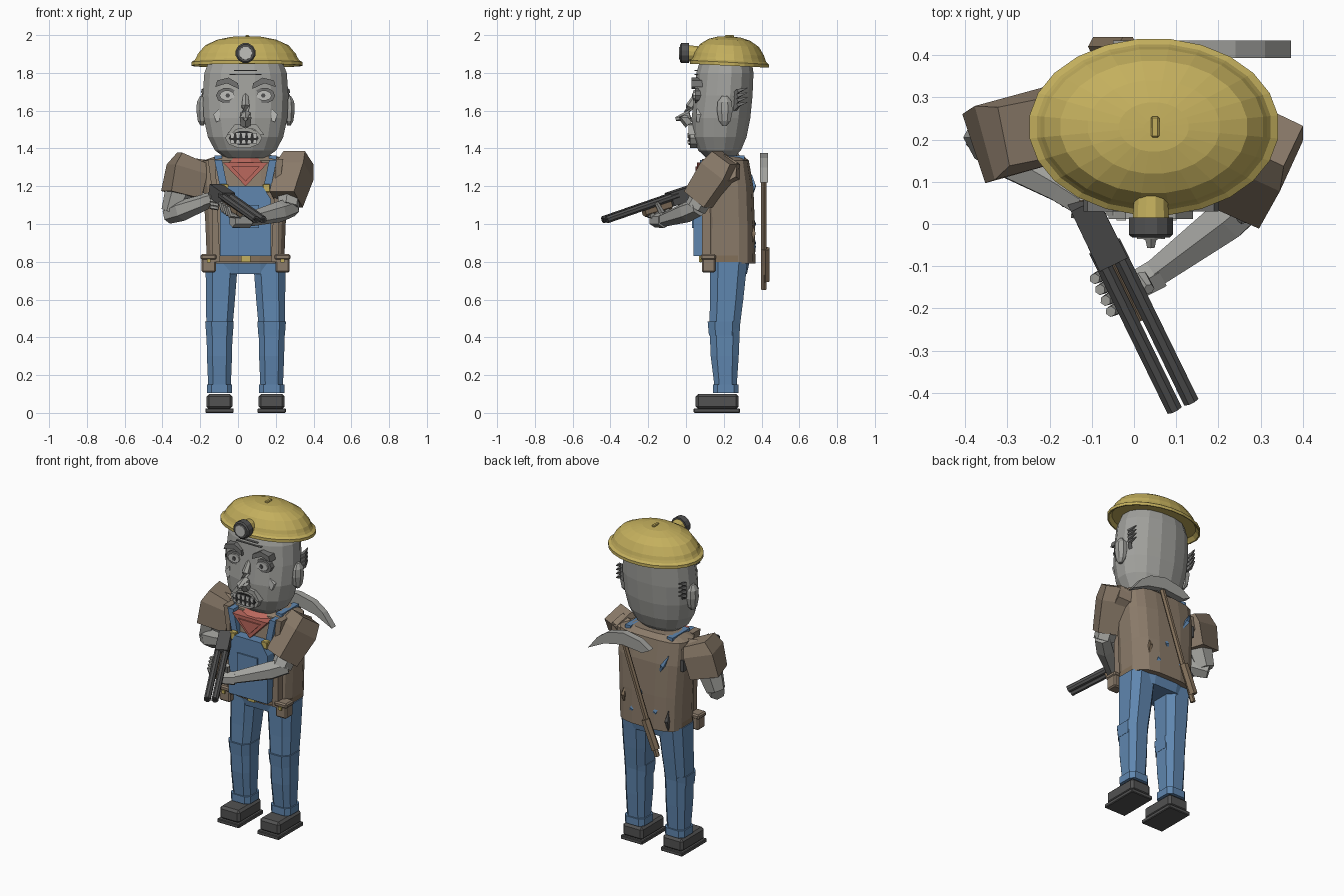
import bpy
from math import sin, cos, pi
from mathutils import Vector

cube = bpy.data.objects.get("Cube")
if cube:
    bpy.data.objects.remove(cube, do_unlink=True)


def material(name, r, g, b):
    m = bpy.data.materials.new(name)
    m.use_nodes = True
    m.diffuse_color = (r, g, b, 1)
    m.node_tree.nodes["Principled BSDF"].inputs["Base Color"].default_value = (r, g, b, 1)
    return m


VEST = material("vest brown", .26, .2, .145)
DENIM = material("denim blue", .115, .24, .43)
YELLOW = material("helmet yellow", .55, .43, .11)
SKIN = material("grey skin", .36, .36, .34)
DARK = material("dark metal", .085, .085, .085)
RED = material("scarf red", .5, .14, .11)
PALE = material("pale grey", .52, .52, .5)
BLACK = material("near black", .03, .03, .03)
WOOD = material("wood", .23, .165, .105)
MID = material("shadow grey", .17, .17, .165)

C = .04          # body centre line
SIDES = (("left", 1), ("right", -1))


def skin(name, rings, mat):
    """Join equal rings of points into a capped solid."""
    import bmesh
    bm = bmesh.new()
    loops = [[bm.verts.new(p) for p in ring] for ring in rings]
    n = len(loops[0])
    for a, b in zip(loops, loops[1:]):
        for i in range(n):
            j = (i + 1) % n
            bm.faces.new((a[i], a[j], b[j], b[i]))
    bm.faces.new(loops[0])
    bm.faces.new(loops[-1])
    bmesh.ops.recalc_face_normals(bm, faces=bm.faces)
    me = bpy.data.meshes.new(name)
    bm.to_mesh(me)
    bm.free()
    me.materials.append(mat)
    ob = bpy.data.objects.new(name, me)
    bpy.context.scene.collection.objects.link(ob)
    return ob


def stack(name, levels, mat, n=16, power=2.0):
    """Loft of rounded rings given as (x, y, z, half width, half depth)."""
    def curve(t):
        return abs(t) ** (2 / power) * (1 if t > 0 else -1)
    angles = [2 * pi * (i + .5) / n for i in range(n)]
    return skin(name, [[(x + rx * curve(cos(a)), y + ry * curve(sin(a)), z) for a in angles]
                       for x, y, z, rx, ry in levels], mat)


def tube(name, points, radii, mat, n=6):
    """Faceted limb along a path."""
    pts = [Vector(p) for p in points]
    rings = []
    for i, p in enumerate(pts):
        d = pts[min(i + 1, len(pts) - 1)] - pts[max(i - 1, 0)]
        q = d.to_track_quat('Z', 'Y')
        rings.append([p + q @ Vector((cos(a), sin(a), 0)) * radii[i]
                      for a in (2 * pi * (k + .5) / n for k in range(n))])
    return skin(name, rings, mat)


def plate(name, outline, y0, y1, mat):
    """Front-facing outline in x and z, given depth."""
    return skin(name, [[(x, y, z) for x, z in outline] for y in (y0, y1)], mat)


def box(name, x, y, z, w, d, h, mat, bevel=.008):
    ob = stack(name, [(x, y, z - h / 2, w / 2 ** .5, d / 2 ** .5),
                      (x, y, z + h / 2, w / 2 ** .5, d / 2 ** .5)], mat, 4)
    if bevel:
        mod = ob.modifiers.new("bevel", 'BEVEL')
        mod.width = bevel
    return ob


def oval(x, z, rx, rz, n=10):
    return [(x + rx * cos(2 * pi * i / n), z + rz * sin(2 * pi * i / n)) for i in range(n)]


# Legs and boots
for side, s in SIDES:
    x = C + s * .138
    stack(side + "_leg", [(x - s * .012, .225, .8, .09, .105), (x - s * .005, .215, .6, .081, .093),
                          (x, .205, .46, .073, .085), (x, .205, .3, .07, .078),
                          (x, .21, .12, .062, .06)], DENIM, 8, 3)
    stack(side + "_knee_patch", [(x, .2, .41, .074, .083), (x, .2, .485, .08, .09)], DENIM, 8, 3)
    stack(side + "_cuff", [(x, .21, .105, .07, .07), (x, .21, .15, .07, .07)], DENIM, 8, 4)
    box(side + "_sole", x, .163, .012, .15, .245, .024, DARK, .004)
    box(side + "_boot", x, .165, .06, .138, .228, .08, DARK, .014)
    box(side + "_belt_pouch", C + s * .195, .12, .785, .075, .07, .085, VEST)
    box(side + "_pouch_flap", C + s * .195, .118, .825, .085, .08, .03, VEST)
    box(side + "_pouch_clasp", C + s * .195, .078, .805, .02, .01, .02, YELLOW, 0)

# Torso, belt and overalls
stack("pelvis", [(C, .225, .735, .19, .1), (C, .225, .83, .2, .12)], DENIM, 12, 3)
stack("vest", [(C, .232, .79, .207, .137), (C, .232, 1.0, .215, .134), (C, .228, 1.2, .228, .13),
               (C, .226, 1.335, .228, .108), (C, .225, 1.362, .15, .08)], VEST, 16, 3.2)
stack("belt", [(C, .225, .8, .208, .139), (C, .225, .832, .209, .139)], WOOD, 16, 3.2)
box("belt_buckle", C, .08, .815, .05, .02, .034, YELLOW, 0)
plate("bib", [(C - .135, .83), (C + .135, .83), (C + .135, 1.13), (C + .09, 1.2),
              (C - .09, 1.2), (C - .135, 1.13)], .04, .12, DENIM)
plate("bib_pocket", [(C - .07, .98), (C + .07, .98), (C + .07, 1.1), (C - .07, 1.1)], .032, .05, DENIM)
for side, s in SIDES:
    plate(side + "_strap", [(C + s * a, z) for a, z in
                            ((.125, 1.34), (.165, 1.34), (.13, 1.17), (.09, 1.17))], .075, .14, DENIM)
    box(side + "_strap_buckle", C + s * .11, .06, 1.19, .04, .035, .045, YELLOW, .004)
    plate(side + "_lapel", [(C + s * a, z) for a, z in
                            ((.135, .8), (.175, .8), (.18, 1.2), (.2, 1.345), (.16, 1.345))], .085, .16, VEST)
    box(side + "_shoulder_strap", C + s * .145, .225, 1.352, .04, .17, .02, DENIM, 0)

# Neck and scarf
stack("neck", [(C, .2, 1.3, .07, .07), (C, .2, 1.4, .07, .07)], SKIN, 10)
stack("scarf_collar", [(C, .19, 1.32, .125, .12), (C, .2, 1.36, .08, .08)], RED, 12)
plate("scarf", [(C - .12, 1.325), (C + .12, 1.325), (C, 1.2)], .058, .12, RED)
plate("scarf_fold", [(C - .075, 1.305), (C + .075, 1.305), (C, 1.225)], .05, .06, RED)

# Torn slashes on the vest back and a patch on its side
for i, (x, z, lean, mat) in enumerate(((-.09, 1.2, .03, DENIM), (.12, .88, .025, DENIM),
                                       (-.04, .9, .03, DENIM), (.06, 1.0, -.025, DENIM),
                                       (-.12, .86, 0, DARK), (.18, .95, 0, WOOD))):
    tube("slash_%d" % i, [(x + lean, .345, z - .06), (x, .358, z), (x - lean, .345, z + .06)],
         [.004, .016, .004], mat, 4)
box("side_patch", C - .222, .27, 1.2, .02, .06, .07, DARK, 0)

# Head
stack("head", [(C, .18, 1.35, .11, .075), (C, .178, 1.39, .165, .115), (C, .178, 1.46, .203, .145),
               (C, .185, 1.56, .225, .158), (C, .198, 1.68, .231, .157), (C, .206, 1.8, .222, .154),
               (C, .212, 1.88, .19, .135)], SKIN, 16, 2.2)
tube("nose", [(C, .06, 1.69), (C, .02, 1.62), (C, -.01, 1.565), (C, .02, 1.53)],
     [.014, .024, .036, .03], SKIN, 6)
tube("nose_tip", [(C, .02, 1.575), (C, -.055, 1.555)], [.03, .01], SKIN, 6)
for side, s in SIDES:
    plate(side + "_eye_socket", oval(C + s * .098, 1.68, .058, .042), .048, .12, MID)
    plate(side + "_eyeball", oval(C + s * .098, 1.68, .04, .027), .038, .1, PALE)
    plate(side + "_pupil", oval(C + s * .094, 1.68, .012, .013, 6), .033, .05, DARK)
    plate(side + "_eyebrow", [(C + s * a, z) for a, z in
                              ((.035, 1.715), (.1, 1.745), (.16, 1.725), (.15, 1.76), (.09, 1.775),
                               (.04, 1.745))], .03, .12, MID)
    plate(side + "_cheek_scar", [(C + s * a, z) for a, z in
                                 ((.13, 1.55), (.155, 1.54), (.17, 1.58), (.14, 1.61))], .056, .13, PALE)
    plate(side + "_moustache", [(C + s * a, z) for a, z in
                                ((0, 1.535), (.06, 1.525), (.1, 1.47), (.08, 1.47), (.05, 1.5),
                                 (0, 1.51))], .012, .09, SKIN)
    stack(side + "_ear", [(C + s * .23, .205, 1.6 + .078 * t, .033 * k, .045 * k)
                          for t, k in ((-1, .3), (-.7, .75), (0, 1), (.6, .9), (1, .35))], SKIN, 8)
    # ragged hair behind each ear
    for i in range(4):
        z = 1.6 + .025 * i
        tube("%s_hair_tuft_%d" % (side, i), [(C + s * .19, .25, z), (C + s * .225, .275, z + .03),
                                             (C + s * .215, .325, z + .045)],
             [.016, .014, .003], MID, 4)
for i, w in enumerate((.085, .06)):
    plate("forehead_wrinkle_%d" % i, [(C - w, 1.79 + .02 * i), (C + w, 1.79 + .02 * i),
                                      (C + w, 1.795 + .02 * i), (C - w, 1.795 + .02 * i)], .046, .08, MID)

# Mouth and teeth
plate("lips", oval(C - .01, 1.455, .098, .055), .02, .1, SKIN)
plate("mouth", oval(C - .01, 1.455, .08, .038), .013, .03, BLACK)
for i in range(5):
    x = C - .07 + .03 * i
    for row, z, h in (("upper", 1.482, -.026), ("lower", 1.425, .02)):
        plate("%s_tooth_%d" % (row, i), [(x - .011, z), (x + .011, z), (x + .006, z + h),
                                         (x - .006, z + h)], .008, .02, PALE)

# Helmet: broad oval shell, tilted back slightly
profile = ((1.86, .9), (1.838, .97), (1.838, 1), (1.856, 1), (1.866, .94), (1.88, .91),
           (1.9, .88), (1.945, .75), (1.975, .53), (1.99, .28), (1.992, .08))
helmet = stack("helmet", [(.047, .23, z, .297 * k, .21 * k) for z, k in profile], YELLOW, 24)
for v in helmet.data.vertices:
    v.co.z -= (v.co.y - .23) * .05
box("helmet_crest", .05, .23, 1.988, .02, .05, .024, YELLOW, .004)
tube("lamp_mount", [(C, .08, 1.9), (C, .0, 1.905)], [.04, .045], YELLOW, 12)
tube("lamp", [(C, .015, 1.905), (C, -.025, 1.905), (C, -.032, 1.905)], [.054, .054, .046], DARK, 12)
tube("lamp_lens", [(C, -.02, 1.905), (C, -.036, 1.905)], [.036, .034], PALE, 12)

# Left arm reaching forward
tube("left_sleeve", [(.32, .212, 1.35), (.3, .17, 1.28), (.255, .07, 1.13)], [.09, .113, .1], VEST, 4)
tube("left_shoulder", [(.22, .225, 1.27), (.31, .2, 1.29)], [.075, .08], VEST, 6)
tube("left_upper_arm", [(.28, .12, 1.2), (.265, .05, 1.085)], [.065, .06], SKIN, 6)
tube("left_forearm", [(.29, .07, 1.09), (.22, .01, 1.065), (.04, -.125, 1.02)], [.05, .056, .036], SKIN, 6)
tube("left_palm", [(.06, -.115, 1.02), (-.03, -.165, 1.02)], [.042, .038], SKIN, 6)

# Right arm bent back to the grip
tube("right_sleeve", [(-.245, .22, 1.35), (-.27, .215, 1.29), (-.3, .205, 1.155)], [.1, .128, .122], VEST, 4)
tube("right_shoulder", [(-.14, .225, 1.26), (-.25, .22, 1.27)], [.075, .08], VEST, 6)
tube("right_upper_arm", [(-.3, .205, 1.2), (-.35, .205, 1.06)], [.082, .058], SKIN, 6)
tube("right_forearm", [(-.37, .215, 1.045), (-.3, .16, 1.07), (-.15, .075, 1.125)], [.045, .056, .04], SKIN, 6)
tube("right_palm", [(-.17, .085, 1.12), (-.1, .04, 1.14)], [.042, .038], SKIN, 6)

# Double-barrelled gun, placed along one axis
start, tip = Vector((-.115, .04, 1.185)), Vector((.115, -.43, 1.022))
aim = tip - start
across = Vector((aim.y, -aim.x, 0)).normalized()


def along(t, drop=0, shift=0):
    return start + aim * t + across * shift - Vector((0, 0, drop))


for side, s in SIDES:
    tube(side + "_barrel", [along(.2, 0, s * .022), along(1, 0, s * .022)], [.02, .02], DARK, 8)
    tube(side + "_bore", [along(.99, 0, s * .022), along(1.003, 0, s * .022)], [.012, .012], BLACK, 8)
tube("gun_receiver", [along(-.03, .012), along(.27, .012)], [.05, .052], DARK, 4)
tube("gun_grip", [along(.03, .02), along(-.04, .06), along(-.08, .11)], [.036, .03, .028], WOOD, 6)
tube("trigger_guard", [along(.08, .055), along(.16, .065)], [.012, .012], DARK, 4)
tube("gun_fore_grip", [along(.27, .034), along(.56, .032)], [.034, .026], WOOD, 6)
for i in range(4):
    t = .31 + .055 * i
    tube("left_finger_%d" % i, [along(t, .065, -.02), along(t, .06, .04), along(t, .015, .055)],
         [.016, .016, .013], SKIN, 6)
    tube("right_finger_%d" % i, [along(.0, .04 + .018 * i, .035), along(.05, .04 + .018 * i, 0)],
         [.012, .011], SKIN, 6)
tube("left_thumb", [along(.4, .06, -.045), along(.46, .0, -.05)], [.018, .013], SKIN, 6)

# Pickaxe slung on the back
tube("pick_handle", [(.15, .412, 1.34), (-.09, .412, .655)], [.016, .016], WOOD, 6)
tube("pick_grip", [(-.015, .42, .87), (-.085, .42, .7)], [.026, .026], WOOD, 6)
plate("pick_head", [(-.05, 1.31), (.02, 1.355), (.13, 1.375), (.24, 1.35), (.31, 1.3), (.372, 1.22),
                    (.26, 1.275), (.14, 1.3), (.0, 1.285)], .393, .435, SKIN)
